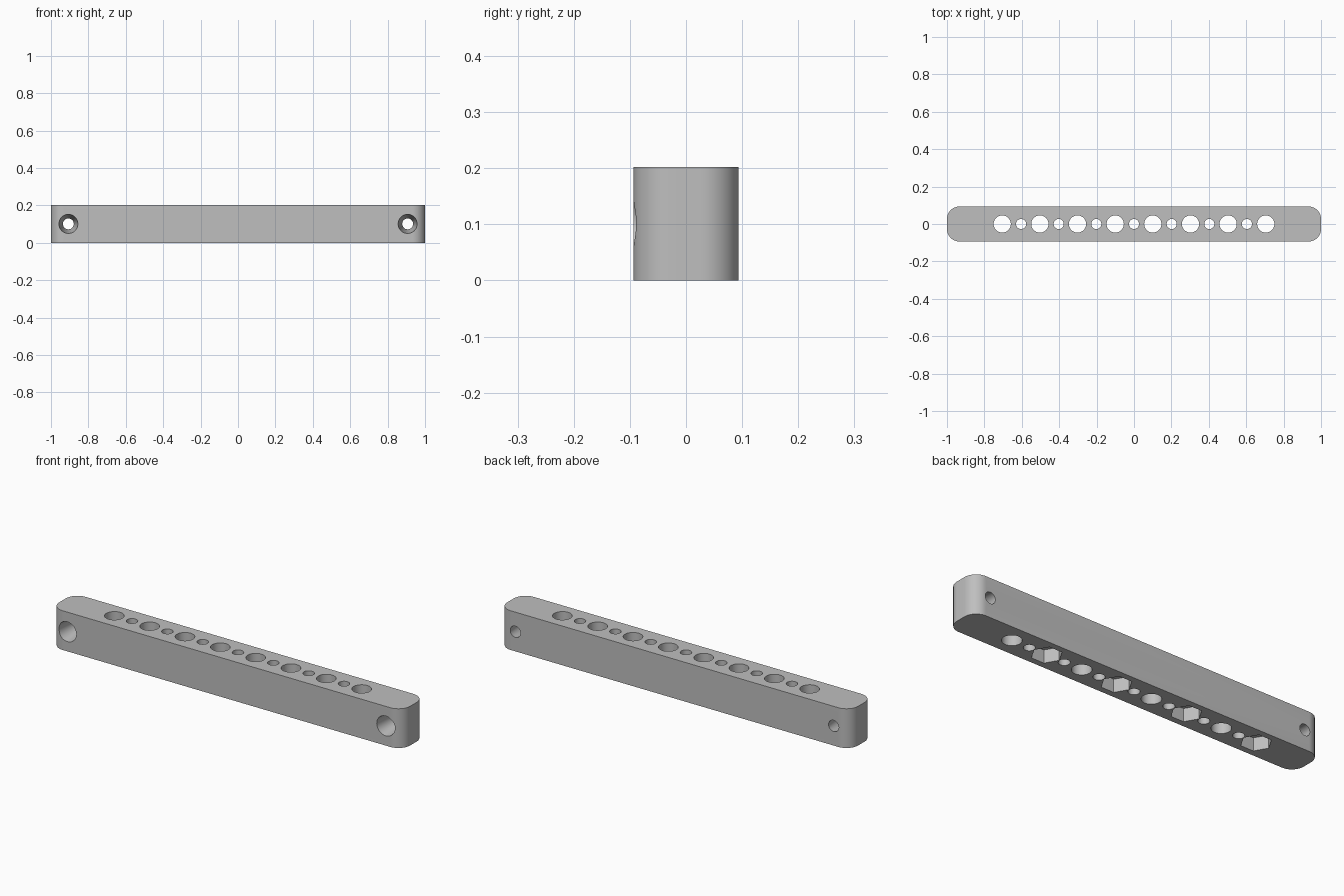
import bpy, bmesh, math
from mathutils import Matrix

LENGTH, DEPTH, HEIGHT, CORNER = 2.0, 0.187, 0.202, 0.067
PITCH = 0.2013

if "Cube" in bpy.data.objects:
    bpy.data.objects.remove(bpy.data.objects["Cube"])

grey = bpy.data.materials.new("plain grey")
grey.use_nodes = True
colour = (0.52, 0.52, 0.52, 1)
grey.diffuse_color = colour
grey.node_tree.nodes["Principled BSDF"].inputs["Base Color"].default_value = colour


def make_object(name, bm):
    bmesh.ops.recalc_face_normals(bm, faces=bm.faces)
    mesh = bpy.data.meshes.new(name)
    bm.to_mesh(mesh)
    bm.free()
    mesh.materials.append(grey)
    obj = bpy.data.objects.new(name, mesh)
    bpy.context.collection.objects.link(obj)
    return obj


def add_cone(bm, sides, r1, r2, depth, matrix):
    bmesh.ops.create_cone(bm, cap_ends=True, segments=sides, radius1=r1,
                          radius2=r2, depth=depth, matrix=matrix)


# Bar body: box with rounded upright corners
bm = bmesh.new()
bmesh.ops.create_cube(bm, size=1, matrix=Matrix.Translation((0, 0, HEIGHT / 2))
                      @ Matrix.Diagonal((LENGTH, DEPTH, HEIGHT, 1)))
upright = [e for e in bm.edges if abs(e.verts[0].co.z - e.verts[1].co.z) > 0.1]
bmesh.ops.bevel(bm, geom=upright, offset=CORNER, segments=16, profile=0.5, affect='EDGES')
bar = make_object("drilled_bar", bm)

# Row of alternating large and small upright holes
bm = bmesh.new()
for i in range(15):
    radius = 0.046 if i % 2 == 0 else 0.027
    place = Matrix.Translation(((i - 7) * PITCH / 2, 0, HEIGHT / 2))
    add_cone(bm, 48, radius, radius, HEIGHT + 0.1, place)

# Tapered screw holes, wide at the front
slope = (0.051 - 0.029) / DEPTH
extra = 0.02
for side in (-1, 1):
    place = Matrix.Translation((side * 0.907, 0, 0.101)) @ Matrix.Rotation(-math.pi / 2, 4, 'X')
    add_cone(bm, 48, 0.051 + slope * extra, 0.029 - slope * extra, DEPTH + 2 * extra, place)
holes = make_object("hole_cutter", bm)

# Hexagonal nut pockets under every second large hole
bm = bmesh.new()
pocket = 0.067
for i in range(4):
    place = Matrix.Translation(((2 * i - 3.5) * PITCH, 0, 0))
    hexagon = [bm.verts.new(place @ (Matrix.Rotation(k * math.pi / 3, 3, 'Z').col[0] * 0.072))
               for k in range(6)]
    for v in hexagon:
        v.co.z = -pocket
    face = bm.faces.new(hexagon)
    top = bmesh.ops.extrude_face_region(bm, geom=[face], use_keep_orig=True)["geom"]
    for v in top:
        if isinstance(v, bmesh.types.BMVert):
            v.co.z = pocket
pockets = make_object("nut_pocket_cutter", bm)

# Cut the holes and pockets
bpy.ops.object.select_all(action='DESELECT')
bar.select_set(True)
bpy.context.view_layer.objects.active = bar
for cutter in (pockets, holes):
    cutter.hide_render = True
    cut = bar.modifiers.new(cutter.name, 'BOOLEAN')
    cut.operation = 'DIFFERENCE'
    cut.solver = 'EXACT'
    cut.object = cutter
    bpy.ops.object.modifier_apply(modifier=cut.name)
    bpy.data.objects.remove(cutter)

bpy.ops.object.shade_smooth_by_angle(angle=math.radians(30))
